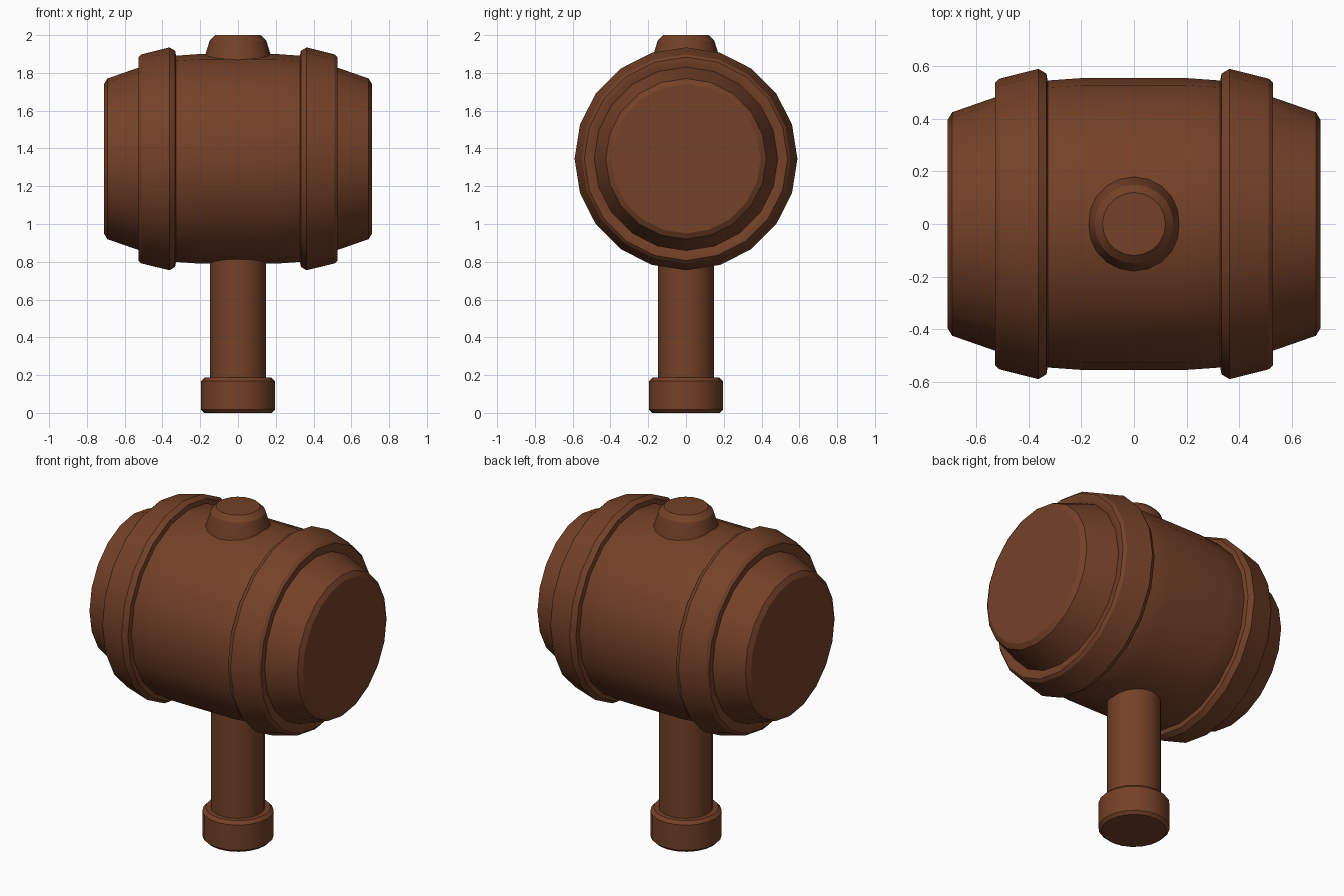
import bpy, bmesh, math
from mathutils import Matrix, Vector

if "Cube" in bpy.data.objects:
    bpy.data.objects.remove(bpy.data.objects["Cube"])

SIDES = 20
HEAD_Z = 1.345

wood = bpy.data.materials.new("brown wood")
wood.diffuse_color = (0.175, 0.053, 0.021, 1)
wood.use_nodes = True
wood.node_tree.nodes["Principled BSDF"].inputs["Base Color"].default_value = wood.diffuse_color


def lathe(name, profile, matrix=Matrix(), ring=False):
    """Spin (radius, height) points around z; cap the ends or close into a ring."""
    bm = bmesh.new()
    loops = []
    for r, h in profile:
        loops.append([bm.verts.new((r * math.cos(2 * math.pi * i / SIDES),
                                    r * math.sin(2 * math.pi * i / SIDES), h))
                      for i in range(SIDES)])
    pairs = list(zip(loops, loops[1:]))
    if ring:
        pairs.append((loops[-1], loops[0]))
    else:
        bm.faces.new(loops[0])
        bm.faces.new(loops[-1])
    for a, b in pairs:
        for i in range(SIDES):
            j = (i + 1) % SIDES
            bm.faces.new((a[i], a[j], b[j], b[i]))
    bmesh.ops.recalc_face_normals(bm, faces=bm.faces)
    bm.transform(matrix)
    mesh = bpy.data.meshes.new(name)
    bm.to_mesh(mesh)
    bm.free()
    mesh.materials.append(wood)
    ob = bpy.data.objects.new(name, mesh)
    bpy.context.collection.objects.link(ob)
    bpy.ops.object.select_all(action='DESELECT')
    bpy.context.view_layer.objects.active = ob
    ob.select_set(True)
    bpy.ops.object.shade_smooth_by_angle(angle=math.radians(25))
    return ob


def along_x(side):
    """Turn the lathe axis to +x or -x at the height of the head."""
    return (Matrix.Translation((0, 0, HEAD_Z))
            @ Matrix.Rotation(side * math.pi / 2, 4, 'Y'))


# Barrel-shaped head
half = [(0.555, 0.2), (0.545, 0.34), (0.485, 0.52), (0.425, 0.692), (0.395, 0.71)]
lathe("head", [(r, -h) for r, h in reversed(half)] + half, along_x(1))

# Raised bands on both ends of the head
band = [(0.53, 0.325), (0.572, 0.333), (0.59, 0.363), (0.553, 0.512),
        (0.538, 0.528), (0.515, 0.528), (0.478, 0.515)]
for side, label in ((1, "right"), (-1, "left")):
    lathe(label + "_band", band, along_x(side), ring=True)

# Handle, pommel and the peg on top
lathe("handle", [(0.148, 0.1), (0.148, 0.95)])
lathe("pommel", [(0.178, 0), (0.195, 0.017), (0.195, 0.168), (0.177, 0.187)])
lathe("top_peg", [(0.185, 1.83), (0.178, 1.88), (0.15, 1.97), (0.12, 2.0)])
